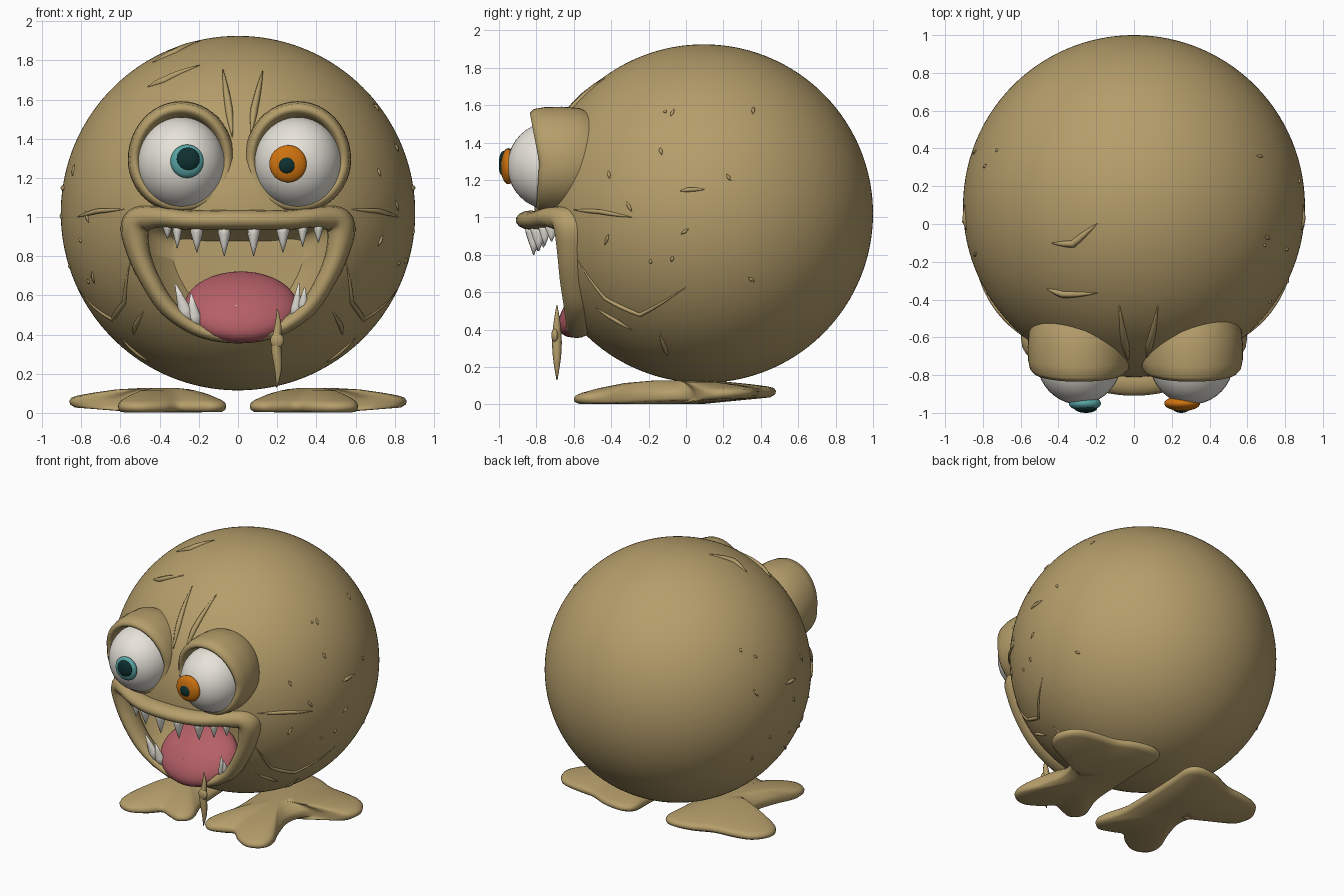
import bpy, bmesh, math, random
from mathutils import Vector

if "Cube" in bpy.data.objects:
    bpy.data.objects.remove(bpy.data.objects["Cube"])

random.seed(4)
C, R = Vector((0, 0.095, 1.02)), 0.905


def mat(name, *rgb):
    m = bpy.data.materials.new(name)
    m.diffuse_color = (*rgb, 1)
    m.use_nodes = True
    m.node_tree.nodes["Principled BSDF"].inputs["Base Color"].default_value = m.diffuse_color
    return m


SKIN = mat("tan skin", 0.46, 0.34, 0.145)
WHITE = mat("off white", 0.80, 0.77, 0.70)
PINK = mat("tongue pink", 0.46, 0.115, 0.135)
TEAL = mat("teal iris", 0.10, 0.38, 0.38)
ORANGE = mat("orange iris", 0.62, 0.17, 0.005)
DARK = mat("dark pupil", 0.005, 0.03, 0.03)


def add(name, bm, material):
    bmesh.ops.recalc_face_normals(bm, faces=bm.faces)
    me = bpy.data.meshes.new(name)
    bm.to_mesh(me)
    bm.free()
    for p in me.polygons:
        p.use_smooth = True
    me.materials.append(material)
    ob = bpy.data.objects.new(name, me)
    bpy.context.collection.objects.link(ob)
    return ob


def loft(name, rings, material, caps=True, cyclic=False):
    bm = bmesh.new()
    vs = [[bm.verts.new(p) for p in r] for r in rings]
    n = len(vs[0])
    for i in range(len(vs) if cyclic else len(vs) - 1):
        a, b = vs[i], vs[(i + 1) % len(vs)]
        for j in range(n):
            k = (j + 1) % n
            bm.faces.new((a[j], a[k], b[k], b[j]))
    if caps and not cyclic:
        bm.faces.new(vs[0])
        bm.faces.new(vs[-1])
    return add(name, bm, material)


def ball(name, loc, scale, material, rot_x=0, seg=40):
    bm = bmesh.new()
    bmesh.ops.create_uvsphere(bm, u_segments=seg, v_segments=seg // 2, radius=1)
    ob = add(name, bm, material)
    ob.location, ob.scale, ob.rotation_euler = loc, scale, (rot_x, 0, 0)
    return ob


def smooth_loop(pts, steps=4):
    """Catmull-Rom through a closed list of tuples of any length."""
    P, out, n = [Vector(p) for p in pts], [], len(pts)
    for i in range(n):
        a, b, c, d = P[i - 1], P[i], P[(i + 1) % n], P[(i + 2) % n]
        for s in range(steps):
            t = s / steps
            out.append(0.5 * (2 * b + (c - a) * t + (2 * a - 5 * b + 4 * c - d) * t * t
                              + (3 * b - a - 3 * c + d) * t ** 3))
    return out


def front_y(x, z):
    return C.y - math.sqrt(max(R * R - x * x - (z - C.z) ** 2, 0))


def tube(name, pts, radius, material=SKIN, n=6):
    """Tube that tapers to a point at both ends."""
    rings = []
    for i, p in enumerate(pts):
        t = (pts[min(i + 1, len(pts) - 1)] - pts[max(i - 1, 0)]).normalized()
        u = t.orthogonal().normalized() if abs(t.z) > 0.95 else t.cross(Vector((0, 0, 1))).normalized()
        v = t.cross(u)
        r = radius * (0.1 + 0.9 * math.sin(math.pi * i / (len(pts) - 1)))
        rings.append([p + u * r * math.cos(2 * math.pi * k / n) + v * r * math.sin(2 * math.pi * k / n)
                      for k in range(n)])
    return loft(name, rings, material)


def wrinkle(name, pts, radius):
    """Raised crease laid on the body through the given rough points."""
    out = []
    for a, b in zip(pts, pts[1:]):
        out += [Vector(a).lerp(Vector(b), s / 4) for s in range(4)]
    out.append(Vector(pts[-1]))
    tube(name, [C + (p - C).normalized() * R for p in out], radius)


# Mouth outline: x, z, lip thickness, forward offset
half = [(0, .985, .052, .05), (.25, .985, .05, .045), (.42, 1.0, .056, .03), (.52, .965, .075, .0),
        (.51, .83, .06, .005), (.45, .68, .05, .015), (.35, .53, .045, .03), (.19, .42, .035, .05),
        (0, .385, .03, .065)]
mouth = smooth_loop(half + [(-x, z, r, o) for x, z, r, o in half[-2:0:-1]], 6)

# Body ball with the mouth cavity cut out
bm = bmesh.new()
bmesh.ops.create_icosphere(bm, subdivisions=6, radius=R)
body = add("body", bm, SKIN)
body.location = C
cutter = loft("mouth_cutter", [[Vector((p[0] * s, y, .68 + (p[1] - .68) * s)) for p in mouth]
                               for y, s in ((-1.2, 1), (-.55, .97), (-.42, .88), (-.33, .65))], SKIN)
cutter.hide_render = True
mod = body.modifiers.new("mouth", "BOOLEAN")
mod.object, mod.operation, mod.solver = cutter, "DIFFERENCE", "EXACT"
bpy.context.view_layer.objects.active = body
body.select_set(True)
bpy.ops.object.modifier_apply(modifier="mouth")
bpy.ops.object.shade_smooth_by_angle(angle=math.radians(40))
bpy.data.objects.remove(cutter)

# Lips: elliptical section swept round the mouth
rings = []
for i, p in enumerate(mouth):
    t = mouth[(i + 1) % len(mouth)] - mouth[i - 1]
    nrm = Vector((t[1], 0, -t[0])).normalized()
    c = Vector((p[0], front_y(p[0], p[1]) - p[3] + .03, p[1]))
    rings.append([c + nrm * p[2] * math.cos(a) + Vector((0, (p[2] + .03) * math.sin(a), 0))
                  for a in [2 * math.pi * k / 14 for k in range(14)]])
loft("lips", rings, SKIN, cyclic=True)

# Tongue sloping down to the lower lip
ball("tongue", (.015, -.48, .54), (.29, .245, .12), PINK, math.radians(40))


# Teeth: x, base z, tip z, base radius, tip shift in x
def tooth(name, base, tip, r):
    bm = bmesh.new()
    d = Vector(tip) - Vector(base)
    bmesh.ops.create_cone(bm, cap_ends=True, segments=12, radius1=r, radius2=.003, depth=d.length)
    bmesh.ops.subdivide_edges(bm, edges=[e for e in bm.edges if abs(e.verts[0].co.z - e.verts[1].co.z) > .01], cuts=2)
    for v in bm.verts:
        f = .5 + v.co.z / d.length
        v.co.x *= 1 + f * (1 - f)
        v.co.y *= .7 + f * (1 - f)
    ob = add(name, bm, WHITE)
    ob.location = (Vector(base) + Vector(tip)) / 2
    ob.rotation_euler = d.to_track_quat('Z', 'X').to_euler() if abs(d.x) > 1 else Vector((0, 0, 1)).rotation_difference(d).to_euler()


for i, (x, tip) in enumerate([(-.36, .89), (-.31, .84), (-.21, .82), (-.07, .8), (.08, .8),
                              (.23, .82), (.33, .85), (.41, .87)]):
    y = front_y(x, .95) - .01
    tooth(f"upper_tooth_{i}", (x, y, .97), (x, y, tip), .05 if abs(x) < .3 else .037)
for i, (x, zb, xt, zt, r) in enumerate([(-.25, .46, -.32, .66, .04), (-.22, .44, -.24, .61, .042),
                                        (-.02, .40, -.01, .55, .05), (.04, .41, .06, .48, .035),
                                        (.29, .48, .31, .66, .03), (.33, .52, .34, .64, .028)]):
    y = front_y(x, zb) - .03
    tooth(f"lower_tooth_{i}", (x, y, zb), (xt, y - .04, zt), r)

# Drool strand hanging from the lower lip
tube("drool", [Vector((.2 + .005 * math.sin(i), -.69, .53 - .04 * i)) for i in range(11)], .026, n=8)
ball("drool_bead", (.2, -.70, .37), (.035, .02, .04), SKIN, seg=16)

# Eyes: ball, raised lid sleeve, iris, pupil
for name, x, iris, ix, iz, ir, px, pz, pr in [("left", -.29, TEAL, -.26, 1.285, .085, -.255, 1.295, .06),
                                              ("right", .305, ORANGE, .255, 1.272, .095, .25, 1.265, .045)]:
    ball(name + "_eyeball", (x, -.72, 1.275), (.225, .235, .235), WHITE)
    ball(name + "_iris", (ix, -.95, iz), (ir, .04, ir), iris)
    ball(name + "_pupil", (px, -.975, pz), (pr, .025, pr), DARK, seg=24)
    lid = []
    for r, y, w in [(.2, -.42, 0), (.25, -.5, 0), (.28, -.57, 0), (.287, -.65, .3), (.285, -.72, .7), (.275, -.765, 1),
                    (.255, -.785, 1), (.235, -.78, 1), (.215, -.72, 1), (.19, -.62, 0)]:
        lid.append([(x + .95 * r * math.cos(a), y - .05 * w * abs(math.sin(a)) * (1 if math.sin(a) > 0 else .3),
                     1.293 + (1.04 if math.sin(a) > 0 else .95) * r * math.sin(a))
                    for a in [2 * math.pi * k / 48 for k in range(48)]])
    loft(name + "_eyelid", lid, SKIN, caps=False)

# Feet: flat lobed outline, domed on top
outline = [(.06, -.45), (.12, -.53), (.21, -.51), (.30, -.48), (.38, -.55), (.49, -.60), (.59, -.56), (.61, -.46),
           (.55, -.3), (.51, -.12), (.57, .02), (.71, .06), (.83, .12), (.86, .23), (.79, .34), (.66, .38),
           (.5, .40), (.36, .46), (.21, .48), (.13, .42), (.13, .25), (.13, 0), (.12, -.25)]
sole = smooth_loop(outline)
for name, side in (("left", -1), ("right", 1)):
    rings = []
    for s, h in [(.3, 0), (.94, 0), (.99, .012), (1, .03), (.98, .047), (.92, .06), (.75, .083), (.5, .11), (.2, .128)]:
        rings.append([Vector((side * (.38 + (p[0] - .38) * s), -.06 + (p[1] + .06) * s,
                              h + .04 * (.55 + (p[1] + .06) * s) / 1.05 * max(0, s - .2) / .8)) for p in sole])
    for ring in rings:
        for v in ring:
            v.z = max(v.z, 0)
    loft(name + "_foot", rings, SKIN)

# Brow creases, cheek creases and the curl on the crown
for i, pts in enumerate([[(-.03, -.75, 1.42), (-.05, -.7, 1.6), (-.08, -.45, 1.78)],
                         [(.07, -.75, 1.45), (.09, -.7, 1.6), (.13, -.45, 1.77)],
                         [(-.5, -.38, 1.72), (-.4, -.4, 1.74), (-.2, -.38, 1.8)],
                         [(-.43, -.1, 1.78), (-.33, -.11, 1.86), (-.2, .0, 1.92)]]):
    wrinkle(f"brow_crease_{i}", pts, .02)
for side in (-1, 1):
    for i, pts in enumerate([[(.58, -.6, 1.04), (.7, -.45, 1.03), (.84, -.3, 1.0)],
                             [(.56, -.6, .78), (.6, -.45, .55), (.65, -.25, .47), (.8, 0, .63)],
                             [(.5, -.5, .5), (.55, -.4, .42), (.55, -.3, .38)],
                             [(.62, -.15, .36), (.55, -.13, .25), (.5, -.12, .18)],
                             [(.88, -.03, 1.14), (.9, .02, 1.15), (.9, .1, 1.15)]]):
        wrinkle(f"cheek_crease_{side}_{i}", [(side * x, y, z) for x, y, z in pts], .014)
    # Small scattered skin nicks
    for i in range(12):
        y, z = random.uniform(-.45, .45), random.uniform(.55, 1.6)
        x = math.sqrt(max(.04, R * R - (y - C.y) ** 2 - (z - C.z) ** 2))
        dy, dz = random.uniform(-.04, .04), random.uniform(.02, .07)
        wrinkle(f"nick_{side}_{i}", [(side * x, y, z), (side * x, y + dy, z + dz)], .01)
